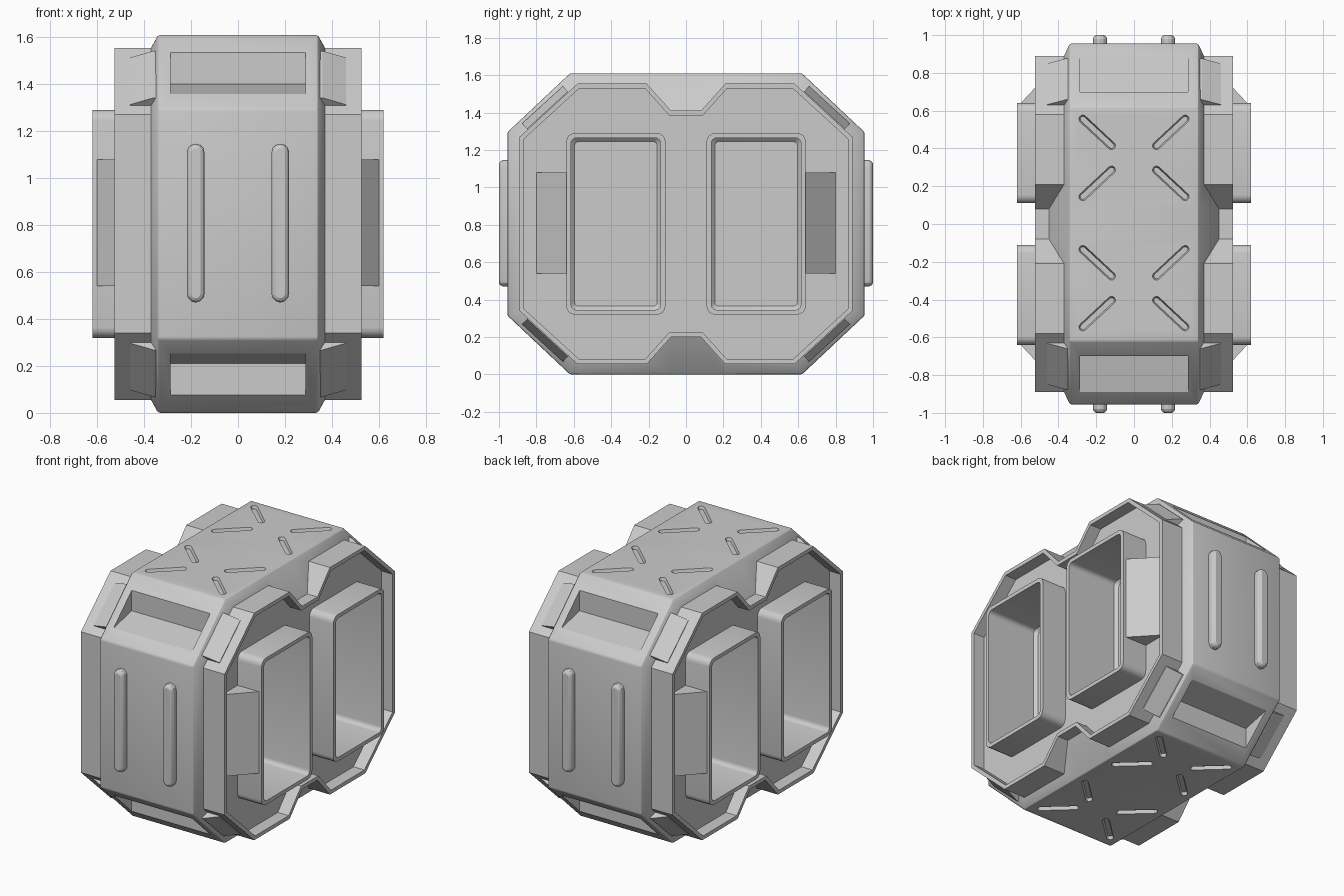
import bpy, bmesh
from math import pi, sin, cos, radians
from mathutils import Vector

if "Cube" in bpy.data.objects:
    bpy.data.objects.remove(bpy.data.objects["Cube"])

MID = 0.805  # height of the symmetry plane


def make(name, parts):
    """One object from several lofts; each loft is a list of rings of 3D points."""
    bm = bmesh.new()
    for rings in parts:
        vs = [[bm.verts.new(p) for p in r] for r in rings]
        n = len(vs[0])
        for a, b in zip(vs, vs[1:]):
            for i in range(n):
                j = (i + 1) % n
                bm.faces.new((a[i], a[j], b[j], b[i]))
        bm.faces.new(vs[0][::-1])
        bm.faces.new(vs[-1])
    bmesh.ops.recalc_face_normals(bm, faces=bm.faces[:])
    me = bpy.data.meshes.new(name)
    bm.to_mesh(me)
    bm.free()
    ob = bpy.data.objects.new(name, me)
    bpy.context.collection.objects.link(ob)
    return ob


def smooth(ob):
    bpy.ops.object.select_all(action='DESELECT')
    ob.select_set(True)
    bpy.context.view_layer.objects.active = ob
    bpy.ops.object.shade_smooth_by_angle(angle=radians(25))


def cut(ob, cutter):
    m = ob.modifiers.new("cut", 'BOOLEAN')
    m.operation, m.solver, m.object = 'DIFFERENCE', 'EXACT', cutter
    bpy.context.view_layer.objects.active = ob
    bpy.ops.object.modifier_apply(modifier=m.name)
    bpy.data.objects.remove(cutter)


def around(q):
    """Mirror a quarter outline (y, z from middle) into a full loop."""
    return (q + [(y, -z) for y, z in q[::-1]] + [(-y, -z) for y, z in q]
            + [(-y, z) for y, z in q[::-1]])


def stadium(length, width, ang=0.0, segs=6):
    r, h = width / 2, (length - width) / 2
    pts = []
    for s in (1, -1):
        for i in range(segs + 1):
            t = -pi / 2 + pi * i / segs
            u, v = s * (h + r * cos(t)), s * r * sin(t)
            pts.append((u * cos(ang) - v * sin(ang), u * sin(ang) + v * cos(ang)))
    return pts


def rounded_rect(cy, hy, hz, r, x, segs=4):
    pts = []
    for k, (sy, sz) in enumerate(((1, 1), (-1, 1), (-1, -1), (1, -1))):
        for i in range(segs + 1):
            t = pi / 2 * (k + i / segs)
            pts.append((x, cy + sy * (hy - r) + r * cos(t), MID + sz * (hz - r) + r * sin(t)))
    return pts


# Octagonal body with notched, hollow side rims
core = around([(.08, .805), (.21, .805), (.62, .805), (.955, .49)])
rim = around([(.08, .605), (.21, .75), (.58, .75), (.89, .465)])
lip = around([(.09, .58), (.22, .725), (.57, .725), (.865, .455)])


def ring(prof, xs):
    return [(xs(y), y, MID + z) for y, z in prof]


half = [ring(core, lambda y: .34),
        ring(rim, lambda y: .45 if abs(y) < .1 else .37),
        ring(rim, lambda y: .525),
        ring(lip, lambda y: .525),
        ring(lip, lambda y: .445)]
left = [[(-x, y, z) for x, y, z in r] for r in half[::-1]]
body = make("body", [left + half])

# Soften the main body edges
bm = bmesh.new()
bm.from_mesh(body.data)
edges = [e for e in bm.edges if all(abs(abs(v.co.x) - .34) < 1e-4 for v in e.verts)
         and e.calc_face_angle(0) > .1]
bmesh.ops.bevel(bm, geom=edges, offset=.01, segments=2, profile=.5, affect='EDGES')
bm.to_mesh(body.data)
bm.free()

# Handle recesses in the four slanted faces
recess = []
for sy in (1, -1):
    for sz in (1, -1):
        prof = [(.90, .55), (.70, .595), (.70, .73), (.80, .83), (1.0, .65)]
        recess.append([[(x, sy * y, MID + sz * z) for y, z in prof] for x in (-.287, .287)])
cut(body, make("recess_cutter", recess))

# Diagonal grooves on top and bottom
grooves = []
for sz in (1, -1):
    for cy, tilt in ((.485, 1), (.215, -1), (-.205, 1), (-.475, -1)):
        for sx in (1, -1):
            a = radians(43) * tilt * sx
            grooves.append([[(sx * .195 + u, cy + v, MID + sz * (.805 + d))
                             for u, v in stadium(.25 + g, .042 + g, a)]
                            for d, g in ((-.02, -.014), (.01, .007))])
cut(body, make("groove_cutter", grooves))

# Pockets that let the side tubes run into the body
pockets = [[rounded_rect(cy, .255, .475, .03, sx * x) for x in (.22, .7)]
           for sx in (1, -1) for cy in (.375, -.375)]
cut(body, make("pocket_cutter", pockets))
smooth(body)

# Open rectangular tubes, two on each side
for sx, side in ((1, "right"), (-1, "left")):
    for cy, end in ((.375, "back"), (-.375, "front")):
        smooth(make(f"tube_{side}_{end}", [[
            rounded_rect(cy, hy, hz, r, sx * x) for x, hy, hz, r in (
                (.23, .265, .485, .045), (.62, .265, .485, .045),
                (.62, .24, .46, .03), (.27, .24, .46, .03), (.25, .22, .44, .02))]]))

# Wedge blocks beside the tubes
wedges = [[[(sx * x, sy * y, z) for x, y in ((.43, .63), (.60, .63), (.60, .64), (.45, .80), (.43, .80))]
           for z in (.54, 1.08)] for sx in (1, -1) for sy in (1, -1)]
make("side_wedges", wedges)

# Tapered pads on the slanted rim corners
pads = []
n = Vector((.68, .736))
for sx in (1, -1):
    for sy in (1, -1):
        for sz in (1, -1):
            rings = []
            for p in (Vector((.629, .705)), Vector((.847, .505))):
                row = []
                for x, d in ((.33, -.01), (.33, .043), (.36, .043), (.46, .004), (.46, -.01)):
                    q = p + n * d
                    row.append((sx * x, sy * q.x, MID + sz * q.y))
                rings.append(row)
            pads.append(rings)
make("corner_pads", pads)

# Raised vertical ribs on front and back
ribs = []
for sy in (1, -1):
    for cx in (.18, -.18):
        ribs.append([[(cx + v, sy * y, MID + .003 + u) for u, v in stadium(.675 - g, .076 - g)]
                     for y, g in ((.94, 0), (.98, 0), (.993, .014), (1.0, .036))])
smooth(make("ribs", ribs))
